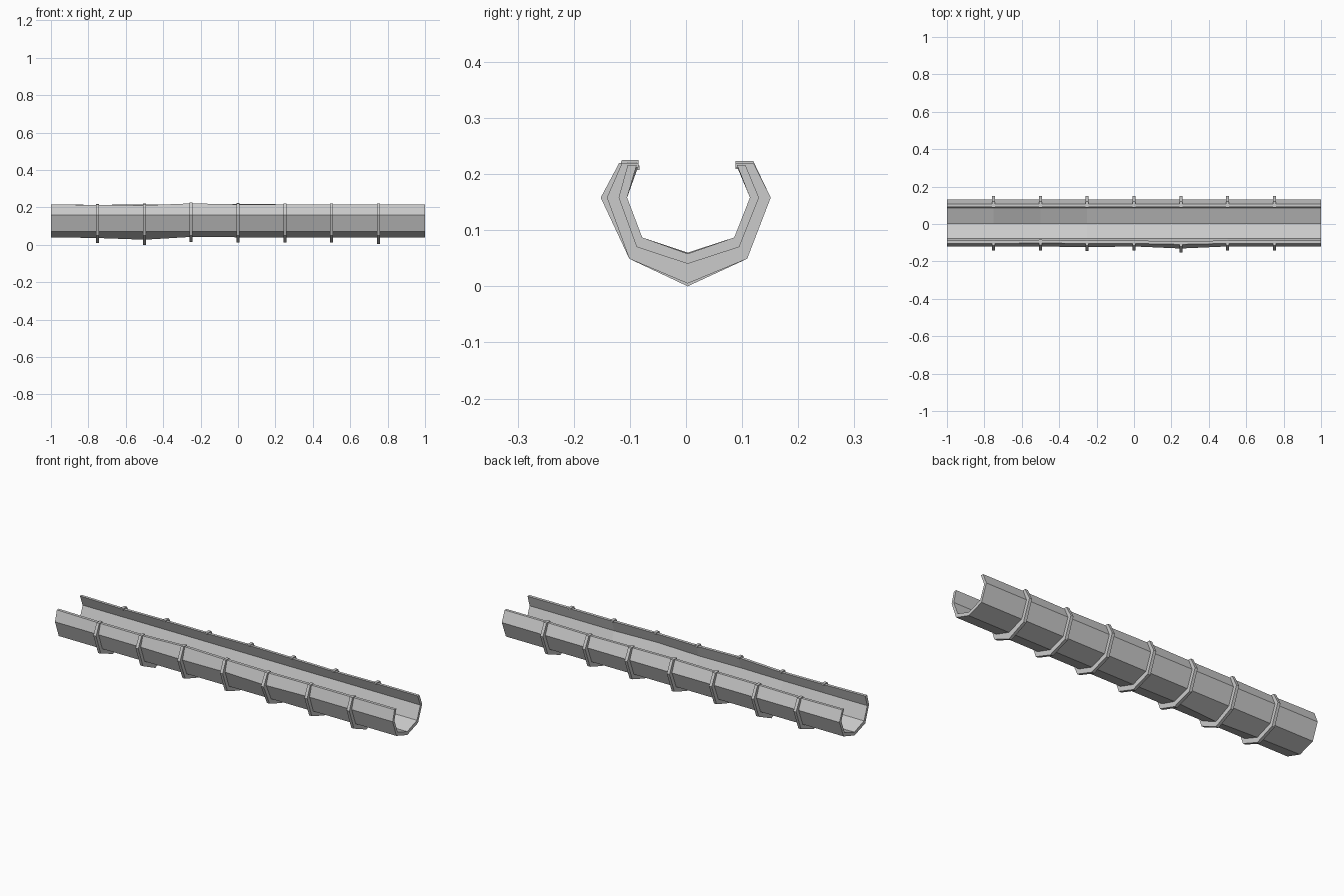
import bpy, bmesh

if "Cube" in bpy.data.objects:
    bpy.data.objects.remove(bpy.data.objects["Cube"])

# Cross-sections as (y, z), going from the front lip under the trough to the back lip
OUTER = [(-.104, .216), (-.120, .158), (-.088, .070), (.003, .040), (.095, .070), (.130, .158), (.106, .216)]
INNER = [(-.088, .216), (-.105, .158), (-.078, .087), (.003, .058), (.086, .087), (.114, .158), (.091, .216)]
BAND = [(-.114, .220), (-.141, .158), (-.101, .049), (.003, .013), (.109, .049), (.151, .158), (.120, .220)]
STATIONS = [-1, -.75, -.5, -.25, 0, .25, .5, .75, 1]

# Hand-worn dents: (station, profile point) -> (dy, dz)
DENTS = {
    (-.75, 0): (0, -.004), (-.5, 0): (.002, -.005), (-.25, 0): (0, .005),
    (-.75, 3): (0, -.004), (-.5, 3): (0, -.013), (-.25, 3): (0, .002),
    (.25, 1): (-.011, 0), (-.25, 1): (-.004, 0), (-.75, 6): (0, -.003),
    (0, 6): (0, .003), (.5, 6): (0, -.003), (.25, 0): (-.005, 0),
}


def dented(profile, x):
    result = []
    for i, (y, z) in enumerate(profile):
        dy, dz = DENTS.get((x, i), (0, 0))
        result.append((y + dy, z + dz))
    return result


def loft(name, sections):
    """Skin closed (x, loop) sections and cap both ends."""
    bm = bmesh.new()
    rings = [[bm.verts.new((x, y, z)) for y, z in loop] for x, loop in sections]
    n = len(rings[0])
    for a, b in zip(rings, rings[1:]):
        for i in range(n):
            j = (i + 1) % n
            bm.faces.new((a[i], a[j], b[j], b[i]))
    # caps as quads between matching outer and inner points
    for r in (rings[0], rings[-1]):
        for i in range(n // 2 - 1):
            bm.faces.new((r[i], r[i + 1], r[n - 2 - i], r[n - 1 - i]))
    bmesh.ops.recalc_face_normals(bm, faces=bm.faces)
    mesh = bpy.data.meshes.new(name)
    bm.to_mesh(mesh)
    bm.free()
    obj = bpy.data.objects.new(name, mesh)
    bpy.context.collection.objects.link(obj)
    return obj


# Open trough
loft("trough", [(x, dented(OUTER, x) + dented(INNER, x)[::-1]) for x in STATIONS])

# Binding bands hugging the outside, with small hooks over each lip
for k, x in enumerate(STATIONS[1:-1]):
    outer = dented(BAND, x)
    if x == .75:
        outer[3] = (.003, .005)
    inner = [(y * .98, z + .002) for y, z in dented(OUTER, x)]
    lips = dented(INNER, x)
    inner[0] = (inner[0][0], lips[0][1] - .004)
    inner[-1] = (inner[-1][0], lips[-1][1] - .004)
    outer = [(lips[0][0] + .003, lips[0][1] + .004)] + outer + [(lips[-1][0] - .003, lips[-1][1] + .004)]
    inner = [(lips[0][0] + .003, lips[0][1] - .004)] + inner + [(lips[-1][0] - .003, lips[-1][1] - .004)]
    loop = outer + inner[::-1]
    loft(f"band_{k + 1}", [(x - .008, loop), (x + .008, loop)])
